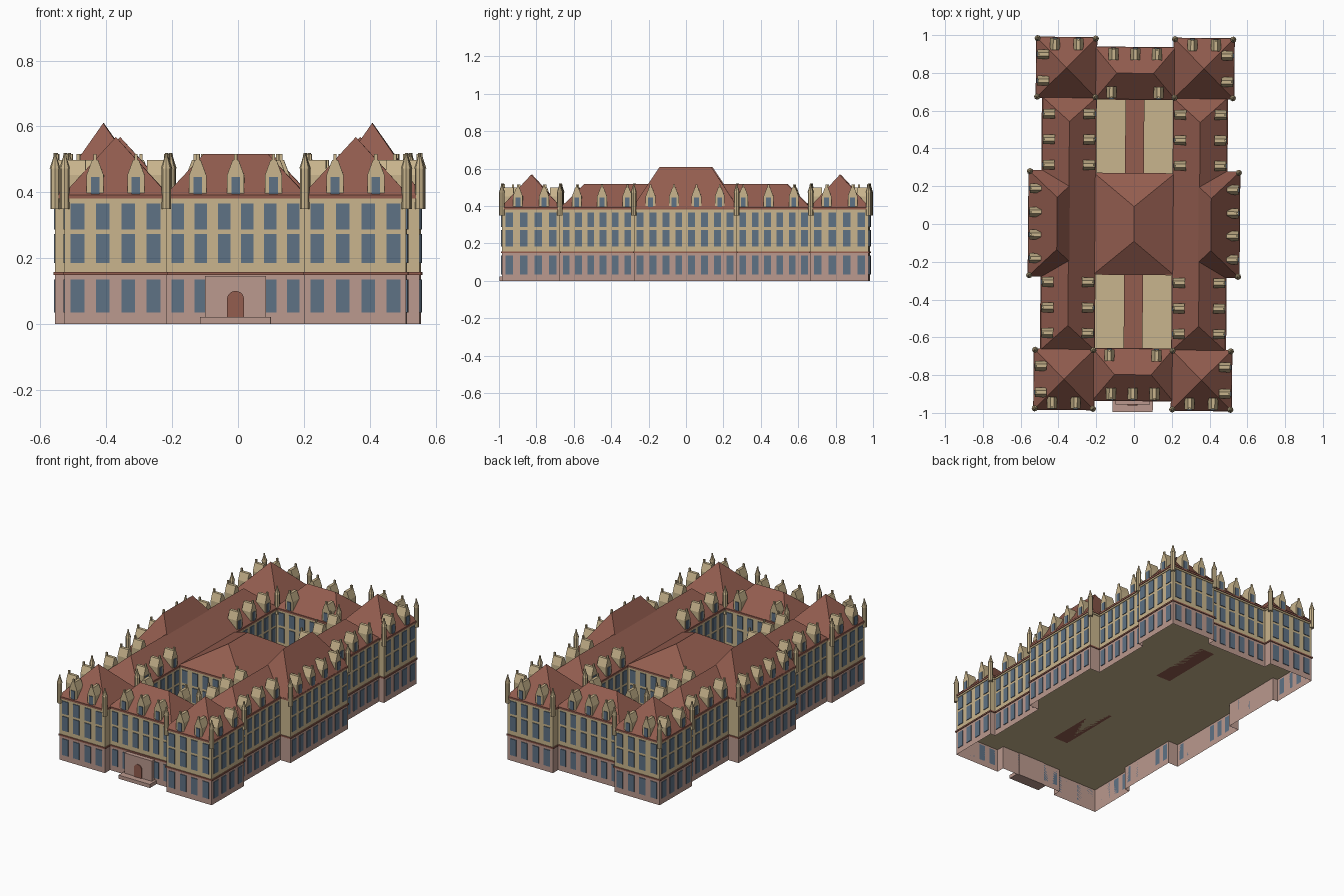
import bpy, bmesh, math
from mathutils import Matrix, Vector

if "Cube" in bpy.data.objects:
    bpy.data.objects.remove(bpy.data.objects["Cube"], do_unlink=True)

TURN = Matrix.Rotation(math.radians(-0.45), 4, 'Z')
SIGNS = [(sx, sy) for sx in (1, -1) for sy in (1, -1)]


def material(name, hex_code):
    def linear(v):
        return v / 12.92 if v <= 0.04045 else ((v + 0.055) / 1.055) ** 2.4
    rgb = [linear(int(hex_code[i:i + 2], 16) / 255) for i in (0, 2, 4)]
    mat = bpy.data.materials.new(name)
    mat.use_nodes = True
    mat.diffuse_color = (*rgb, 1)
    mat.node_tree.nodes["Principled BSDF"].inputs["Base Color"].default_value = (*rgb, 1)
    return mat


SAND = material("sand stone", "c9b58d")
PINK = material("pink stone", "bb998e")
RED = material("red tile", "935d4f")
BLUE = material("blue glass", "5f7285")


def finish(name, bm, mat):
    bmesh.ops.remove_doubles(bm, verts=bm.verts, dist=0.00001)
    bmesh.ops.recalc_face_normals(bm, faces=bm.faces)
    mesh = bpy.data.meshes.new(name)
    bm.transform(TURN)
    bm.to_mesh(mesh)
    bm.free()
    mesh.materials.append(mat)
    bpy.context.collection.objects.link(bpy.data.objects.new(name, mesh))


def merge(bm, part):
    # Clean each closed piece on its own, then append it
    bmesh.ops.remove_doubles(part, verts=part.verts, dist=0.00001)
    bmesh.ops.recalc_face_normals(part, faces=part.faces)
    mesh = bpy.data.meshes.new("temp")
    part.to_mesh(mesh)
    part.free()
    bm.from_mesh(mesh)
    bpy.data.meshes.remove(mesh)


def box(bm, x0, x1, y0, y1, z0, z1, inset_x=0, inset_y=0):
    # Box whose top may shrink to a ridge or a point
    part = bmesh.new()
    rings = []
    for z, ix, iy in ((z0, 0, 0), (z1, inset_x, inset_y)):
        rings.append([part.verts.new(p) for p in (
            (x0 + ix, y0 + iy, z), (x1 - ix, y0 + iy, z),
            (x1 - ix, y1 - iy, z), (x0 + ix, y1 - iy, z))])
    low, top = rings
    part.faces.new(low)
    part.faces.new(top)
    for i in range(4):
        j = (i + 1) % 4
        part.faces.new((low[i], low[j], top[j], top[i]))
    merge(bm, part)


def mirrored(rect, sx, sy):
    x0, x1, y0, y1 = rect
    return (*sorted((x0 * sx, x1 * sx)), *sorted((y0 * sy, y1 * sy)))


def prism(bm, profile, depth, matrix):
    # Extrude an x-z profile along y
    part = bmesh.new()
    face = part.faces.new([part.verts.new((x, 0, z)) for x, z in profile])
    out = bmesh.ops.extrude_face_region(part, geom=[face])
    verts = [v for v in out["geom"] if isinstance(v, bmesh.types.BMVert)]
    bmesh.ops.translate(part, verts=verts, vec=(0, depth, 0))
    part.transform(matrix)
    merge(bm, part)


def facing(x, y, dx, dy):
    return Matrix.Translation((x, y, 0)) @ Matrix.Rotation(math.atan2(dx, -dy), 4, 'Z')


# Plan: one quarter of the outline, mirrored into a full loop
quarter = [(0.553, 0.275), (0.485, 0.275), (0.485, 0.67), (0.518, 0.67),
           (0.518, 0.98), (0.21, 0.98), (0.21, 0.93)]
half = quarter + [(-x, y) for x, y in reversed(quarter)]
outline = half + [(x, -y) for x, y in reversed(half)]
COURT_X, COURT_Y0, COURT_Y1 = 0.21, 0.262, 0.665
FLOOR, EAVE = 0.145, 0.39

# Ground floor: open shell of outer walls under a floor slab
bm = bmesh.new()
low = [bm.verts.new((x, y, 0)) for x, y in outline]
top = [bm.verts.new((x, y, 0.155)) for x, y in outline]
for i in range(len(outline)):
    j = (i + 1) % len(outline)
    bm.faces.new((low[i], low[j], top[j], top[i]))
finish("ground_floor_walls", bm, PINK)

bm = bmesh.new()
bm.faces.new([bm.verts.new((x, y, FLOOR)) for x, y in outline])
finish("floor_slab", bm, SAND)

# Upper storeys, string course and eaves, block by block
blocks = {
    "corner_pavilion": (0.21, 0.518, 0.67, 0.98),
    "side_wing": (0.21, 0.485, 0, 0.67),
    "side_pavilion": (0.21, 0.553, 0, 0.275),
    "end_range": (0, 0.21, COURT_Y1, 0.93),
    "middle_range": (0, 0.21, 0, COURT_Y0),
}
string, eaves, cornice = bmesh.new(), bmesh.new(), bmesh.new()
for name, rect in blocks.items():
    bm = bmesh.new()
    for sx, sy in SIGNS:
        x0, x1, y0, y1 = mirrored(rect, sx, sy)
        box(bm, x0, x1, y0, y1, FLOOR + 0.002, EAVE)
        for band, g, z0, z1 in ((string, 0.005, 0.149, 0.158),
                                (cornice, 0.004, 0.371, 0.381), (eaves, 0.008, 0.381, 0.392)):
            box(band, x0 - g, x1 + g, y0 - g, y1 + g, z0, z1)
    finish(name + "_walls", bm, SAND)
finish("string_course", string, RED)
finish("cornice", cornice, SAND)
finish("eaves", eaves, RED)

# Hipped roofs
roofs = bmesh.new()
for s in (1, -1):
    box(roofs, *mirrored((0.202, 0.49, -0.67, 0.67), s, 1), EAVE, 0.518, 0.144, 0.13)
    box(roofs, *mirrored((0.255, 0.561, -0.283, 0.283), s, 1), EAVE, 0.61, 0.153, 0.145)
    box(roofs, *mirrored((-0.215, 0.215, 0.658, 0.938), 1, s), EAVE, 0.517, 0.118, 0.14)
    for t in (1, -1):
        box(roofs, *mirrored((0.202, 0.526, 0.662, 0.988), s, t), EAVE, 0.568, 0.162, 0.163)
box(roofs, -0.215, 0.215, -0.27, 0.27, EAVE, 0.512, 0.215, 0.178)
finish("hipped_roofs", roofs, RED)

# Courtyard paths
bm = bmesh.new()
for s in (1, -1):
    box(bm, *mirrored((-0.05, 0.05, COURT_Y0, COURT_Y1), 1, s), FLOOR, FLOOR + 0.008)
finish("courtyard_paths", bm, RED)

# Windows in rows along every long wall
windows = bmesh.new()
UPPER = [(0.185, 0.273), (0.288, 0.366)]


def window_rows(a, b, rows):
    a, b = Vector(a), Vector(b)
    run = b - a
    count = round(run.length / 0.07)
    if count < 3:
        return
    pitch = run.length / count
    w = pitch * 0.27
    for i in range(count):
        p = a + run * ((i + 0.5) / count)
        at = facing(p.x, p.y, run.y, -run.x)
        for z0, z1 in rows:
            prism(windows, [(-w, z0), (w, z0), (w, z1), (-w, z1)], -0.004, at)


for i, a in enumerate(outline):
    window_rows(a, outline[(i + 1) % len(outline)], [(0.035, 0.135)] + UPPER)
for s in (1, -1):
    x0, x1, y0, y1 = mirrored((-COURT_X, COURT_X, COURT_Y0, COURT_Y1), 1, s)
    court = [(x0, y0), (x0, y1), (x1, y1), (x1, y0)]
    for i in range(4):
        window_rows(court[i], court[(i + 1) % 4], UPPER)
finish("wall_windows", windows, BLUE)

# Gabled dormers: x, y and outward direction, mirrored to every quarter
spots = [(x, 0.98, 0, 1) for x in (0.302, 0.426)]
spots += [(0.518, y, 1, 0) for y in (0.755, 0.895)]
spots += [(0.553, y, 1, 0) for y in (0.06, 0.185)]
for y in (0.31, 0.445, 0.58):
    spots += [(0.485, y, 1, 0), (COURT_X, y, -1, 0)]
spots += [(0, 0.93, 0, 1), (0.115, 0.93, 0, 1), (0.125, COURT_Y1, 0, -1)]
gable = [(-0.026, 0.385), (0.026, 0.385), (0.026, 0.452), (0.009, 0.498),
         (-0.009, 0.498), (-0.026, 0.452)]
pane = [(-0.013, 0.395), (0.013, 0.395), (0.013, 0.447), (-0.013, 0.447)]
finial = [(-0.005, 0.495), (0.005, 0.495), (0.005, 0.516), (-0.005, 0.516)]
dormers, panes = bmesh.new(), bmesh.new()
for x, y, dx, dy in spots:
    for sx, sy in SIGNS:
        if x == 0 and sx < 0:
            continue
        at = facing(x * sx, y * sy, dx * sx, dy * sy)
        prism(dormers, gable, 0.062, at)
        prism(dormers, finial, 0.01, at)
        prism(panes, pane, -0.004, at)
finish("dormers", dormers, SAND)
finish("dormer_windows", panes, BLUE)

# Corner turrets with pointed caps
turrets = bmesh.new()
corners = [(x, y) for x in (0.21, 0.518) for y in (0.67, 0.98)] + [(0.553, 0.275)]
for x, y in corners:
    for sx, sy in SIGNS:
        for z0, z1, r0, r1 in ((0.35, 0.472, 0.0145, 0.0145), (0.472, 0.508, 0.0165, 0.005),
                               (0.505, 0.52, 0.005, 0.004)):
            bmesh.ops.create_cone(
                turrets, cap_ends=True, segments=8, radius1=r0, radius2=r1, depth=z1 - z0,
                matrix=Matrix.Translation((x * sx, y * sy, (z0 + z1) / 2)))
finish("corner_turrets", turrets, SAND)

# Entrance porch, steps and arched door
bm = bmesh.new()
box(bm, -0.093, 0.093, -0.955, -0.925, 0, 0.146)
finish("entrance_porch", bm, PINK)
bm = bmesh.new()
box(bm, -0.107, 0.107, -0.995, -0.93, 0, 0.022)
finish("entrance_step", bm, PINK)
arch = [(0.026 * math.cos(a), 0.075 + 0.026 * math.sin(a))
        for a in (math.pi * i / 10 for i in range(11))]
bm = bmesh.new()
prism(bm, [(-0.026, 0.022), (0.026, 0.022)] + arch, -0.005, Matrix.Translation((0, -0.955, 0)))
finish("entrance_door", bm, RED)
